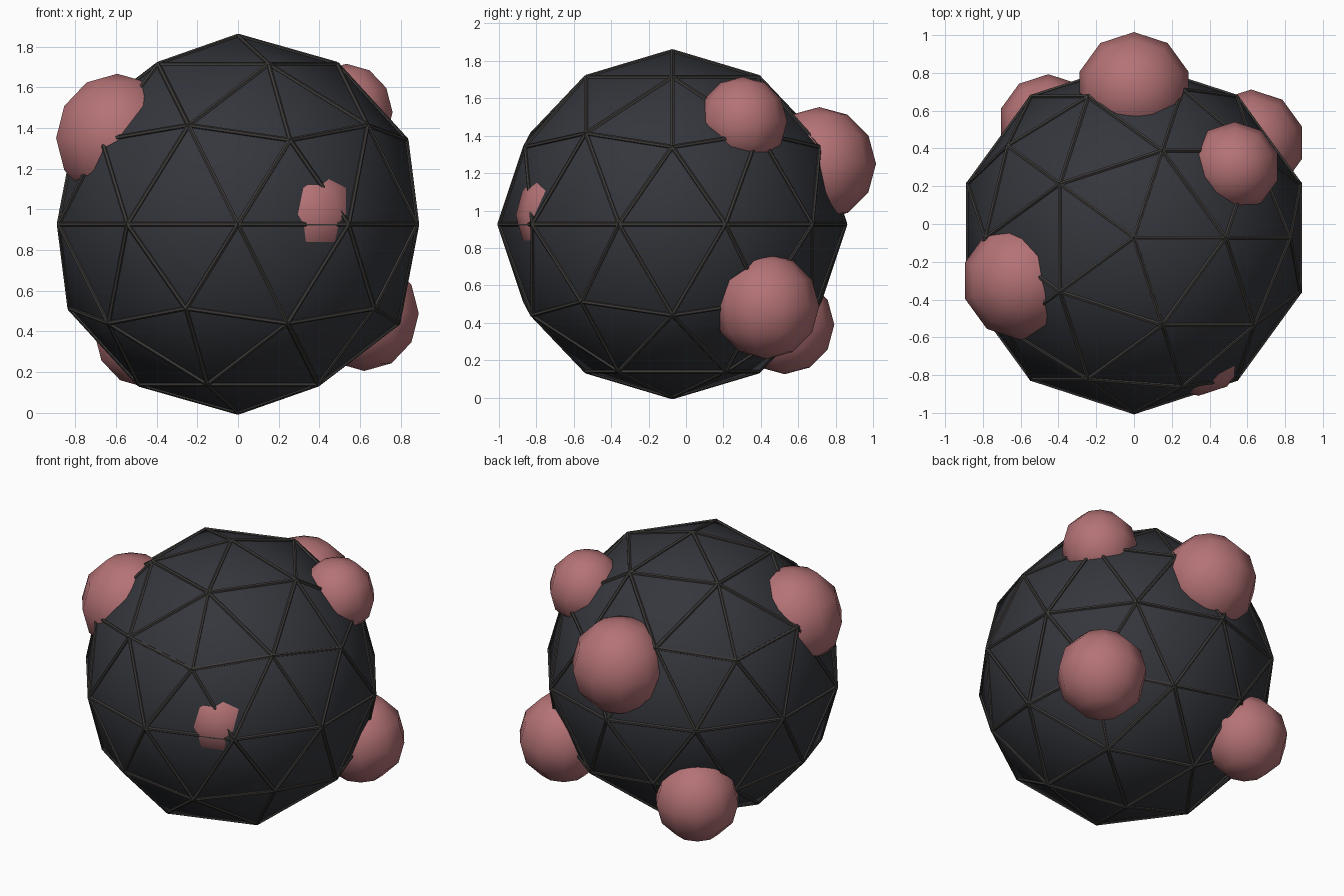
import bpy, bmesh
from mathutils import Vector, Matrix

if "Cube" in bpy.data.objects:
    bpy.data.objects.remove(bpy.data.objects["Cube"])

CENTRE = Vector((0.0, -0.073, 0.927))
RADIUS = 0.924


def material(name, rgb):
    m = bpy.data.materials.new(name)
    m.diffuse_color = (*rgb, 1)
    m.use_nodes = True
    m.node_tree.nodes["Principled BSDF"].inputs["Base Color"].default_value = m.diffuse_color
    return m


def add_object(name, bm, mat, location=(0, 0, 0), smooth=True):
    mesh = bpy.data.meshes.new(name)
    bm.to_mesh(mesh)
    bm.free()
    for p in mesh.polygons:
        p.use_smooth = smooth
    mesh.materials.append(mat)
    ob = bpy.data.objects.new(name, mesh)
    ob.location = location
    bpy.context.collection.objects.link(ob)
    return ob


dark = material("dark_shell", (0.035, 0.037, 0.045))
strut = material("strut_grey", (0.045, 0.043, 0.04))
pink = material("dusty_pink", (0.46, 0.17, 0.18))

# Faceted core ball
core = bmesh.new()
bmesh.ops.create_icosphere(core, subdivisions=2, radius=RADIUS)
edges = [(e.verts[0].co.copy(), e.verts[1].co.copy()) for e in core.edges]
add_object("core_ball", core, dark, CENTRE)

# Thin round struts along every edge of the core
struts = bmesh.new()
for a, b in edges:
    d = b - a
    mat = Matrix.Translation((a + b) / 2) @ d.to_track_quat('Z', 'Y').to_matrix().to_4x4()
    bmesh.ops.create_cone(struts, cap_ends=True, segments=6, radius1=0.012,
                          radius2=0.012, depth=d.length, matrix=mat)
add_object("edge_struts", struts, strut, CENTRE, smooth=False)

# Half-sunk round lumps: x, y, z, radius
lumps = [
    (0.0, 0.713, 1.25, 0.303),
    (0.62, 0.43, 0.488, 0.282),
    (-0.593, -0.30, 1.35, 0.316),
    (0.533, 0.303, 1.477, 0.238),
    (-0.453, 0.528, 0.39, 0.265),
    (0.34, -0.65, 0.975, 0.26),
]
for i, (x, y, z, r) in enumerate(lumps, 1):
    bm = bmesh.new()
    bmesh.ops.create_uvsphere(bm, u_segments=10, v_segments=6, radius=r)
    add_object(f"lump_{i}", bm, pink, (x, y, z))
